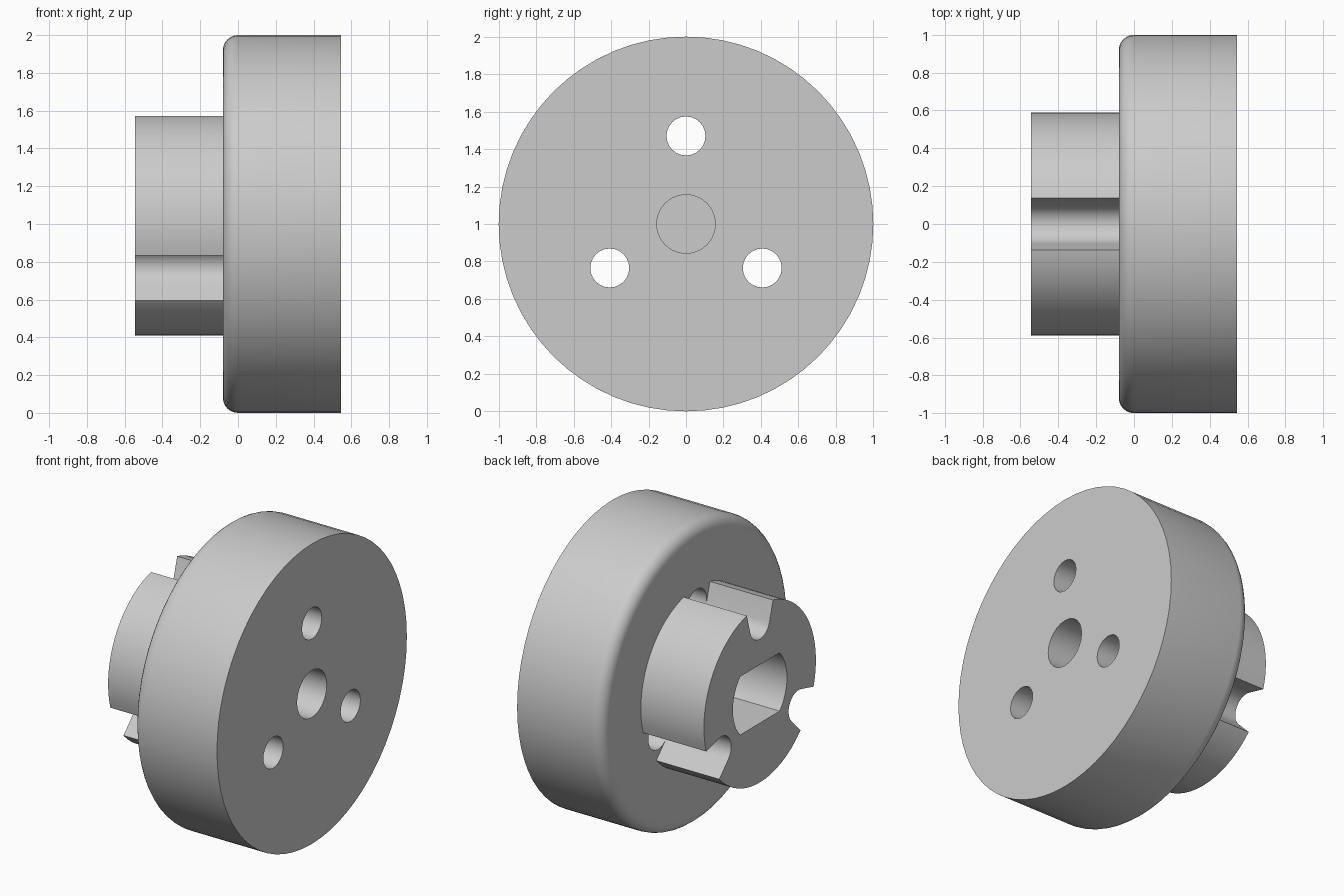
import bpy, bmesh
from math import sin, cos, radians, pi

cube = bpy.data.objects.get("Cube")
if cube:
    bpy.data.objects.remove(cube, do_unlink=True)

AXIS_Z = 1.0          # height of the wheel axis
HOLE_R = 0.105        # bolt holes and slot bottoms
HOLE_DIST = 0.47      # bolt circle radius


def arc(r, a0, a1, n, cz=0.0):
    """Points (y, z) on an arc, angles in degrees, both ends included."""
    steps = [radians(a0 + (a1 - a0) * i / n) for i in range(n + 1)]
    return [(r * cos(a), cz + r * sin(a)) for a in steps]


def circle(r, n, cz=0.0):
    return arc(r, 0, 360, n, cz)[:-1]


def turn(points, degrees):
    c, s = cos(radians(degrees)), sin(radians(degrees))
    return [(y * c - z * s, y * s + z * c) for y, z in points]


def loft(name, rings):
    """Closed solid through rings of (x, outline) along the wheel axis."""
    bm = bmesh.new()
    loops = [[bm.verts.new((x, y, z + AXIS_Z)) for y, z in pts] for x, pts in rings]
    for a, b in zip(loops, loops[1:]):
        n = len(a)
        for i in range(n):
            j = (i + 1) % n
            bm.faces.new((a[i], a[j], b[j], b[i]))
    bm.faces.new(loops[0])
    bm.faces.new(loops[-1])
    bmesh.ops.recalc_face_normals(bm, faces=bm.faces)
    mesh = bpy.data.meshes.new(name)
    bm.to_mesh(mesh)
    bm.free()
    obj = bpy.data.objects.new(name, mesh)
    bpy.context.collection.objects.link(obj)
    return obj


def prism(name, outline, x0, x1):
    return loft(name, [(x0, outline), (x1, outline)])


def combine(target, other, operation):
    """Apply a boolean and remove the helper."""
    bpy.ops.object.select_all(action='DESELECT')
    bpy.context.view_layer.objects.active = target
    target.select_set(True)
    mod = target.modifiers.new("Boolean", 'BOOLEAN')
    mod.operation = operation
    mod.solver = 'EXACT'
    mod.object = other
    bpy.ops.object.modifier_apply(modifier=mod.name)
    bpy.data.objects.remove(other, do_unlink=True)


# Wheel disc with one rounded rim
FACE_X, FILLET, SIDES = -0.08, 0.08, 64
rings = []
for i in range(7):
    a = i / 6 * pi / 2
    rings.append((FACE_X + FILLET * (1 - cos(a)), circle(1 - FILLET * (1 - sin(a)), SIDES)))
rings.append((0.545, circle(1, SIDES)))
wheel = loft("wheel_with_hub", rings)

# Hub, notched by three flared slots
hub = prism("hub", circle(0.59, SIDES), -0.545, 0.1)
slot = [(-0.167, 0.68)] + arc(HOLE_R, -164.3, -15.7, 14, HOLE_DIST) + [(0.167, 0.68)]
for angle in (0, 120, 240):
    combine(hub, prism("slot_cutter", turn(slot, angle), -0.7, 0.2), 'DIFFERENCE')
combine(wheel, hub, 'UNION')

# Bolt holes through the disc, in line with the slots
for angle in (0, 120, 240):
    hole = turn(circle(HOLE_R - 0.001, 24, HOLE_DIST), angle)
    combine(wheel, prism("hole_cutter", hole, -0.3, 0.7), 'DIFFERENCE')

# Blind bore with two flats in the hub, blind round bore in the disc
flats = arc(0.285, -43, 43, 12) + arc(0.285, 137, 223, 12)
combine(wheel, prism("bore_cutter", flats, -0.7, -0.07), 'DIFFERENCE')
combine(wheel, prism("pilot_cutter", circle(0.157, 24), 0.12, 0.7), 'DIFFERENCE')

# Single grey finish
grey = bpy.data.materials.new("plain_grey")
grey.use_nodes = True
colour = (0.6, 0.6, 0.6, 1)
grey.diffuse_color = colour
grey.node_tree.nodes["Principled BSDF"].inputs["Base Color"].default_value = colour
wheel.data.materials.clear()
wheel.data.materials.append(grey)
for poly in wheel.data.polygons:
    poly.material_index = 0

bpy.ops.object.select_all(action='DESELECT')
bpy.context.view_layer.objects.active = wheel
wheel.select_set(True)
bpy.ops.object.shade_smooth_by_angle(angle=radians(30))
